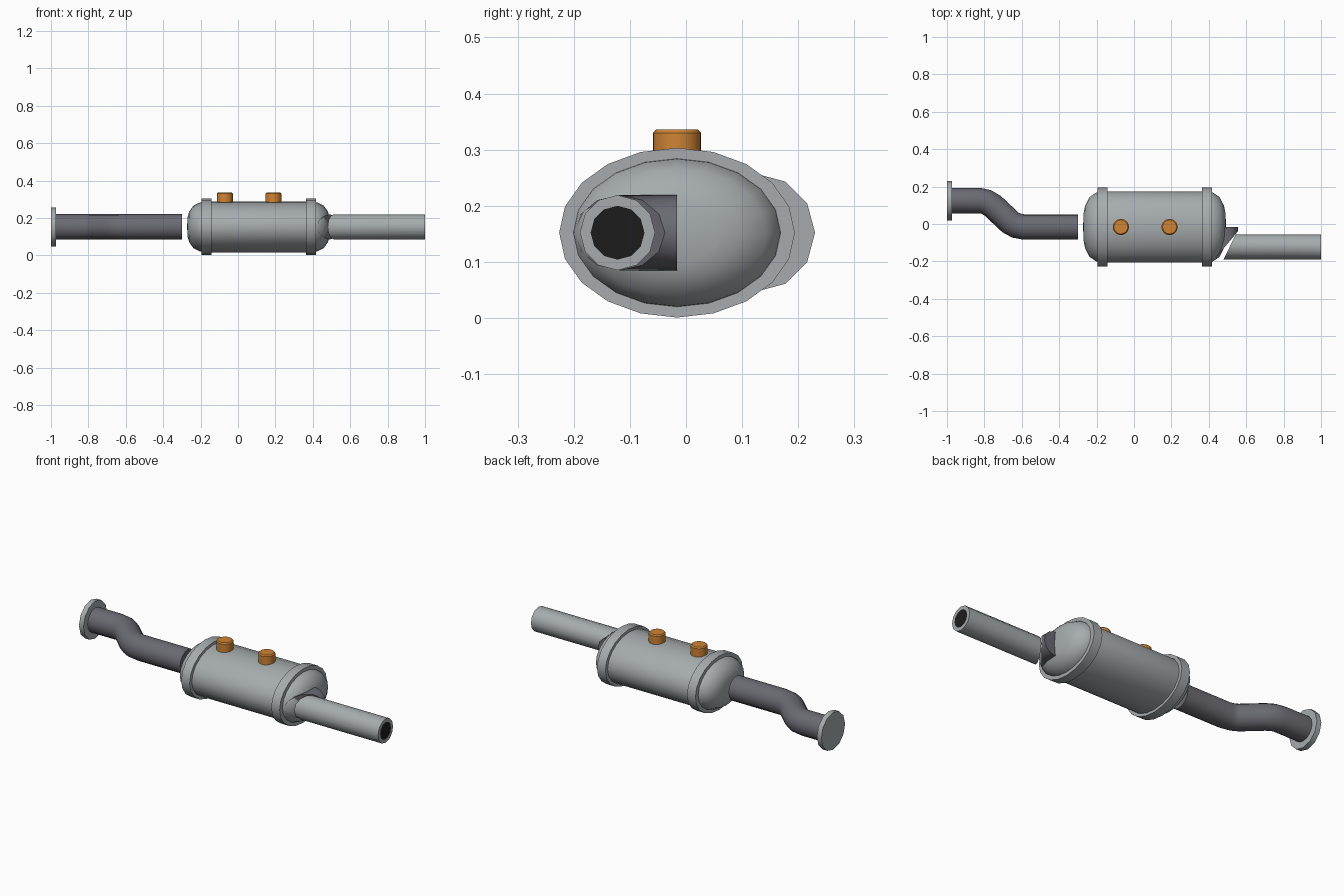
import bpy, bmesh, math
from mathutils import Vector

cube = bpy.data.objects.get("Cube")
if cube:
    bpy.data.objects.remove(cube, do_unlink=True)

MID_Y, MID_Z = -0.016, 0.152
PIPE_R = 0.068


def material(name, rgb):
    m = bpy.data.materials.new(name)
    m.use_nodes = True
    m.diffuse_color = (*rgb, 1)
    m.node_tree.nodes["Principled BSDF"].inputs["Base Color"].default_value = (*rgb, 1)
    return m


steel = material("light steel", (0.38, 0.41, 0.42))
dark_steel = material("dark steel", (0.145, 0.145, 0.17))
copper = material("copper orange", (0.62, 0.23, 0.035))
black = material("bore black", (0.012, 0.012, 0.012))


def finish(obj, angle=50):
    bpy.ops.object.select_all(action='DESELECT')
    obj.select_set(True)
    bpy.context.view_layer.objects.active = obj
    bpy.ops.object.shade_smooth_by_angle(angle=math.radians(angle))


def sweep(name, stations, mat, segs=12, flat=1.0, end_mat=None):
    """Loft rings along a level path; each station is x, y, radius."""
    bm = bmesh.new()
    rings = []
    for i, (x, y, r) in enumerate(stations):
        a = stations[max(i - 1, 0)]
        b = stations[min(i + 1, len(stations) - 1)]
        t = Vector((b[0] - a[0], b[1] - a[1], 0))
        t = t.normalized() if t.length > 1e-5 else Vector((1, 0, 0))
        side = Vector((-t.y, t.x, 0))
        ring = []
        for k in range(segs):
            ang = math.tau * k / segs
            co = Vector((x, y, MID_Z)) + side * r * math.cos(ang)
            co.z += r * flat * math.sin(ang)
            ring.append(bm.verts.new(co))
        rings.append(ring)
    for lo, hi in zip(rings, rings[1:]):
        for k in range(segs):
            n = (k + 1) % segs
            bm.faces.new((lo[k], lo[n], hi[n], hi[k]))
    bm.faces.new(rings[0])
    cap = bm.faces.new(rings[-1])
    if end_mat:
        cap.material_index = 1
    bmesh.ops.recalc_face_normals(bm, faces=bm.faces)
    mesh = bpy.data.meshes.new(name)
    bm.to_mesh(mesh)
    bm.free()
    mesh.materials.append(mat)
    if end_mat:
        mesh.materials.append(end_mat)
    obj = bpy.data.objects.new(name, mesh)
    bpy.context.collection.objects.link(obj)
    finish(obj)
    return obj


# Oval canister with domed ends
BODY_R, FLAT = 0.19, 0.715
DOME = [(0, 1), (0.035, 0.965), (0.07, 0.84), (0.093, 0.6), (0.101, 0.4), (0.104, 0.05)]
left_dome = [(0.388 + d, MID_Y, BODY_R * s) for d, s in DOME]
right_dome = [(-0.168 - d, MID_Y, BODY_R * s) for d, s in reversed(DOME)]
sweep("canister", right_dome + left_dome, steel, 20, FLAT)

# Raised seam bands
for name, x in (("right_band", -0.168), ("left_band", 0.39)):
    sweep(name, [(x - 0.026, MID_Y, 0.21), (x + 0.026, MID_Y, 0.21)], steel, 20, 0.72)

# Inlet pipe with an S bend, and its flange
bend = [(-0.98, 0.125), (-0.825, 0.125), (-0.79, 0.118), (-0.755, 0.097),
        (-0.66, 0.008), (-0.63, -0.008), (-0.59, MID_Y), (-0.3, MID_Y)]
sweep("inlet_pipe", [(x, y, PIPE_R) for x, y in bend], dark_steel, 16)
sweep("inlet_flange", [(-1.0, 0.125, 0.105), (-0.972, 0.125, 0.105)], steel)

# Crosswise elbow on the outlet side, cut on a slant
elbow = sweep("outlet_elbow", [(0.49, MID_Y, 0.067), (0.49, -0.12, 0.067)], dark_steel)
for v in elbow.data.vertices:
    if v.co.y < -0.05:
        v.co.y = -0.04 - (0.555 - v.co.x) * 1.2

# Outlet pipe with slanted inner end and dark bore
OUT_Y = -0.122
outlet = sweep("outlet_pipe", [(0.5, OUT_Y, 0.067), (1.0, OUT_Y, 0.067), (1.0, OUT_Y, 0.048)],
               steel, end_mat=black)
for v in outlet.data.vertices:
    if v.co.x < 0.6:
        v.co.x = 0.48 + (v.co.y + 0.188) * 0.48

# Sensor bosses on top
for name, x in (("right_sensor", -0.07), ("left_sensor", 0.19)):
    bpy.ops.mesh.primitive_cylinder_add(vertices=24, radius=0.043, depth=0.075,
                                        location=(x, MID_Y, 0.2985))
    boss = bpy.context.object
    boss.name = name
    boss.data.materials.append(copper)
    bevel = boss.modifiers.new("edge", 'BEVEL')
    bevel.width = 0.006
    bevel.segments = 1
    bevel.limit_method = 'ANGLE'
    finish(boss, 35)
